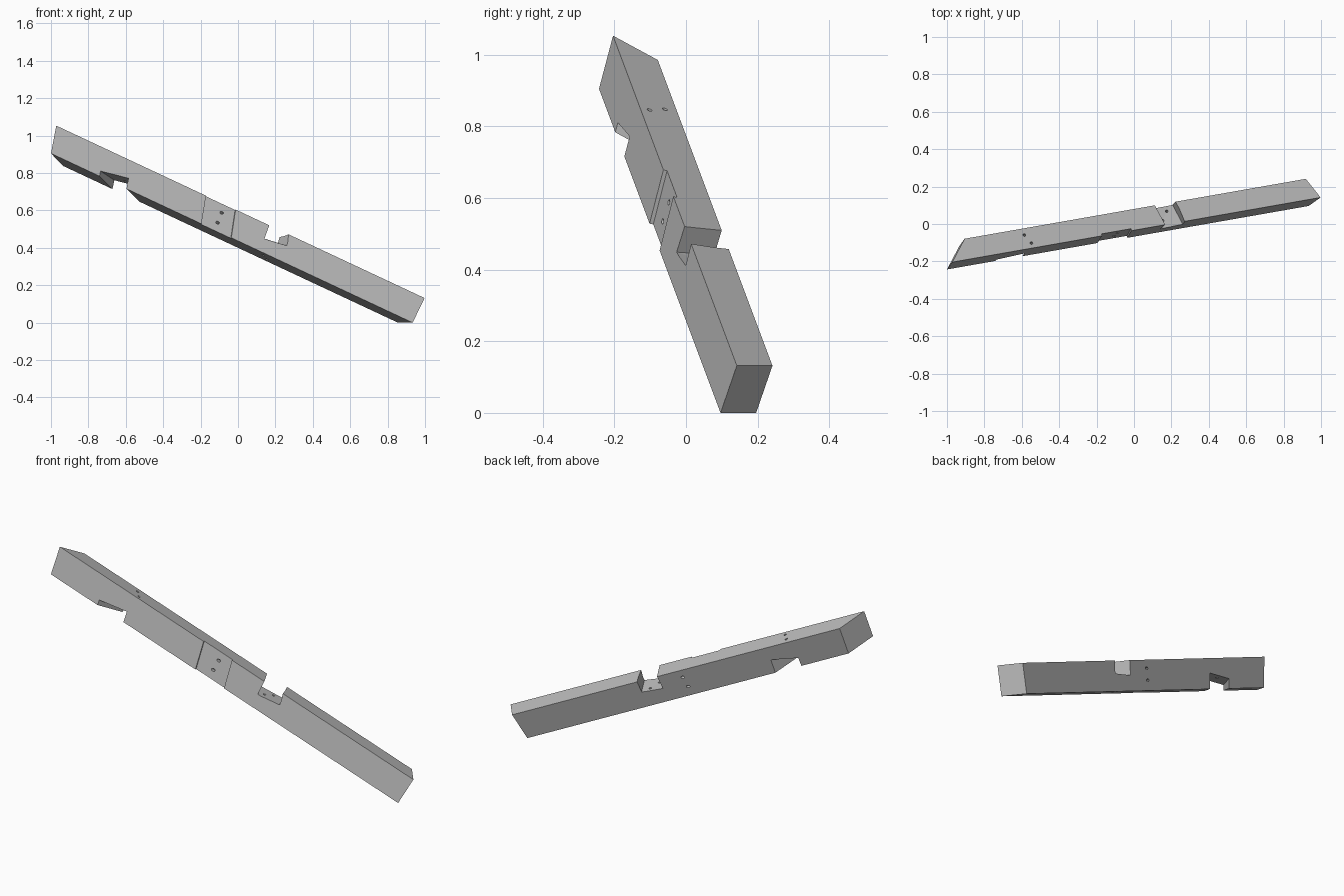
import bpy, bmesh
from mathutils import Matrix, Vector

if "Cube" in bpy.data.objects:
    bpy.data.objects.remove(bpy.data.objects["Cube"])

WIDTH, HEIGHT = 0.1145, 0.153

timber = bpy.data.materials.new("timber_grey")
timber.use_nodes = True
timber.diffuse_color = (0.5, 0.5, 0.5, 1)
timber.node_tree.nodes["Principled BSDF"].inputs["Base Color"].default_value = (0.5, 0.5, 0.5, 1)


def add_object(name, bm):
    bmesh.ops.recalc_face_normals(bm, faces=bm.faces)
    mesh = bpy.data.meshes.new(name)
    bm.to_mesh(mesh)
    bm.free()
    mesh.materials.append(timber)
    obj = bpy.data.objects.new(name, mesh)
    bpy.context.collection.objects.link(obj)
    return obj


def loft(name, front, back, overshoot=0.0):
    """Join a (length, height) profile on the front face to one on the back face."""
    bm = bmesh.new()
    a = [Vector((s, 0, h)) for s, h in front]
    b = [Vector((s, WIDTH, h)) for s, h in back]
    start = [bm.verts.new(p.lerp(q, -overshoot)) for p, q in zip(a, b)]
    end = [bm.verts.new(p.lerp(q, 1 + overshoot)) for p, q in zip(a, b)]
    bm.faces.new(start)
    bm.faces.new(end)
    n = len(start)
    for i in range(n):
        j = (i + 1) % n
        bm.faces.new((start[i], start[j], end[j], end[i]))
    return add_object(name, bm)


def drill(name, center, direction, length, radius=0.0075):
    """Peg hole cutter."""
    turn = Vector(direction).to_track_quat('Z', 'Y').to_matrix().to_4x4()
    bm = bmesh.new()
    bmesh.ops.create_cone(bm, cap_ends=True, segments=12, radius1=radius, radius2=radius,
                          depth=length, matrix=Matrix.Translation(center) @ turn)
    return add_object(name, bm)


# Brace with a bevel cut at each end
brace = loft("timber_brace",
             [(0, 0), (2.162, 0), (2.171, HEIGHT), (-0.0305, HEIGHT)],
             [(0.107, 0), (2.107, 0), (2.116, HEIGHT), (0.0765, HEIGHT)])

# Skewed notch in the underside
lower = [(0.299, -0.05), (0.285, 0.028), (0.44, 0.058), (0.461, -0.05)]
cutters = [loft("lower_notch", lower, [(s + 0.107, h + 0.021) for s, h in lower], 0.3)]

# Notch in the top
cutters.append(loft("upper_notch",
                    [(1.240, 0.2), (1.246, 0.074), (1.372, 0.0916), (1.345, 0.2)],
                    [(1.210, 0.2), (1.218, 0.078), (1.345, 0.09), (1.329, 0.2)], 0.3))

# Shallow housing across the front face
housing = [(0.854, 0.2), (0.911, -0.05), (1.090, -0.05), (1.030, 0.2)]
recess = loft("front_housing", housing, housing)
for v in recess.data.vertices:
    v.co.y = 0.011 if v.co.y > 0.05 else -0.05
cutters.append(recess)

# Peg holes: through the housing, the lower notch and the upper notch
for h in (0.107, 0.0475):
    cutters.append(drill("housing_hole", (1.028, 0.0625, h + 0.002), (0.098, 0.1035, 0.004), 0.3))
for s, t in ((0.423, 0.078), (0.451, 0.028)):
    cutters.append(drill("lower_notch_hole", (s, t, HEIGHT), (0.19, 0, -1), 0.24))
for s, t in ((1.275, 0.042), (1.311, 0.087)):
    cutters.append(drill("upper_notch_hole", (s, t, 0.04), (0.14, 0, -1), 0.14))

for cutter in cutters:
    cutter.hide_render = True
    cut = brace.modifiers.new(cutter.name, 'BOOLEAN')
    cut.operation = 'DIFFERENCE'
    cut.solver = 'EXACT'
    cut.object = cutter

# Bake the cuts and drop the cutters
bpy.context.view_layer.update()
graph = bpy.context.evaluated_depsgraph_get()
baked = bpy.data.meshes.new_from_object(brace.evaluated_get(graph))
brace.modifiers.clear()
brace.data = baked
for cutter in cutters:
    bpy.data.objects.remove(cutter)
baked.materials.clear()
baked.materials.append(timber)
for face in baked.polygons:
    face.material_index = 0
    face.use_smooth = False

# Tilt the brace into place
along = Vector((0.8945, 0.157, -0.4186)).normalized()
across = Vector((-0.26, 0.944, -0.2))
across = (across - along * across.dot(along)).normalized()
up = along.cross(across)
frame = Matrix((along, across, up)).transposed().to_4x4()
baked.transform(Matrix.Translation((-1.0, -0.243, 0.907)) @ frame)
low = min(v.co.z for v in baked.vertices)
baked.transform(Matrix.Translation((0, 0, -low)))
